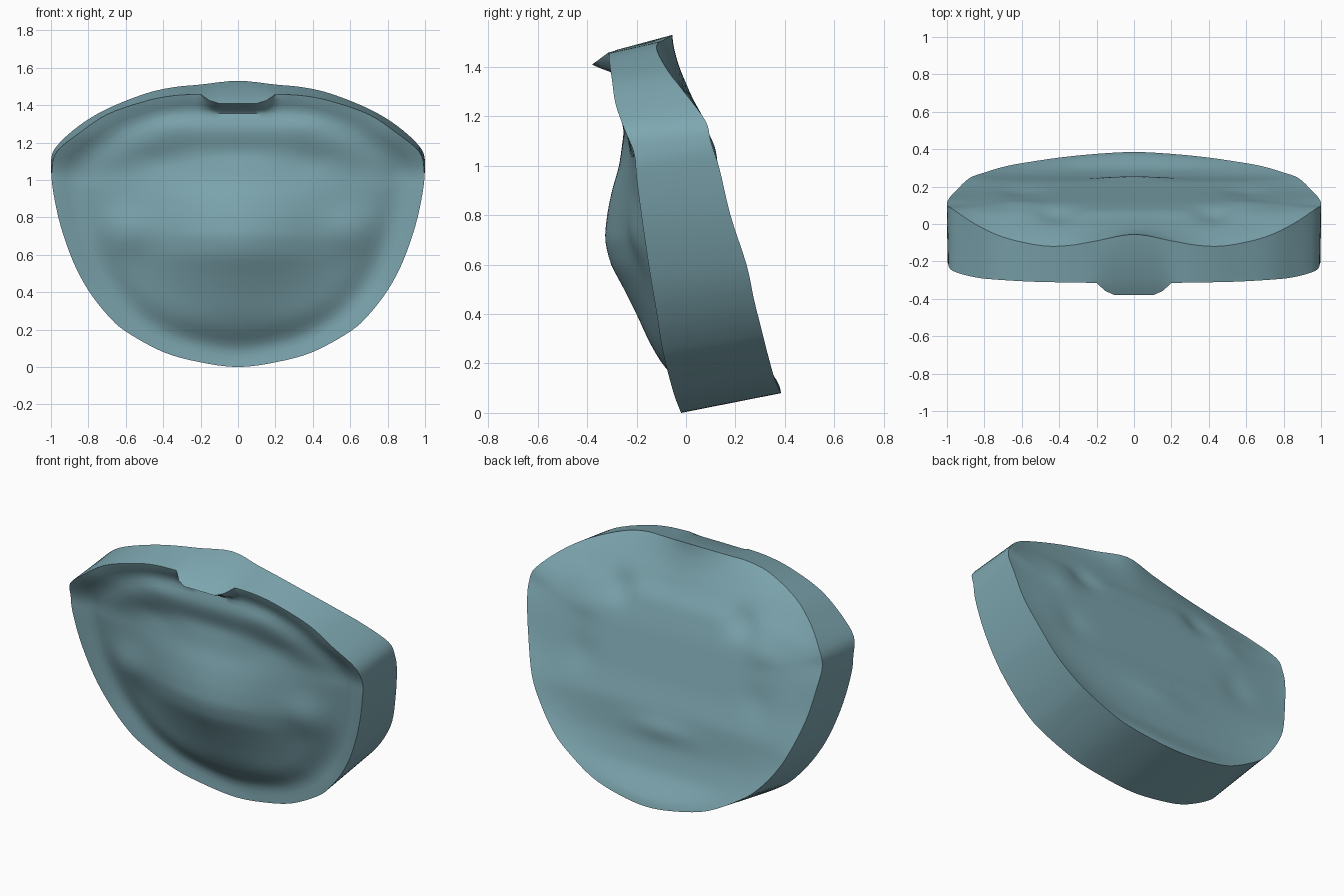
import bpy, bmesh, math

if "Cube" in bpy.data.objects:
    bpy.data.objects.remove(bpy.data.objects["Cube"])

# rim loops, right half, bottom to top: (x, y, z)
FRONT = [(0, -.02, 0), (.2, -.03, .025), (.4, -.05, .08), (.6, -.08, .19), (.7, -.1, .28),
         (.8, -.12, .41), (.88, -.145, .56), (.95, -.175, .76), (.99, -.2, .95),
         (.995, -.21, 1.05), (.97, -.25, 1.15), (.85, -.285, 1.25), (.7, -.3, 1.35),
         (.5, -.31, 1.42), (.35, -.312, 1.45), (.2, -.315, 1.458), (0, -.315, 1.46)]
BACK = [(0, .385, .08), (.2, .375, .1), (.4, .355, .15), (.6, .325, .26), (.7, .305, .34),
        (.8, .275, .46), (.88, .245, .6), (.95, .18, .8), (.99, .135, .99),
        (1, .1, 1.1), (.97, .08, 1.18), (.85, 0, 1.29), (.7, -.07, 1.38),
        (.5, -.115, 1.46), (.35, -.115, 1.495), (.2, -.09, 1.51), (0, -.055, 1.53)]
# centre-line depth of each face: (z, y)
FRONT_MID = [(0, -.02), (.06, -.04), (.15, -.075), (.3, -.155), (.4, -.2), (.5, -.25), (.6, -.305),
             (.7, -.33), (.8, -.32), (.9, -.3), (1, -.27), (1.15, -.25), (1.25, -.285),
             (1.33, -.3), (1.46, -.315)]
BACK_MID = [(.08, .385), (.15, .33), (.25, .28), (.4, .25), (.6, .228), (.75, .185),
            (.9, .15), (1.05, .115), (1.2, .07), (1.27, .03), (1.4, -.02), (1.53, -.055)]
# soft mirrored bumps: (x, z, width x, width z, depth in y)
FRONT_BUMPS = [(.6, .72, .14, .12, -.03), (.4, 1.3, .14, .05, -.01),
               (.4, 1.1, .15, .06, .01)]
BACK_BUMPS = [(.42, 1.2, .09, .07, -.03), (.6, 1.08, .1, .07, .012), (0, .5, .2, .06, .015),
              (.6, .8, .1, .1, -.012)]
RINGS = 26


def smooth_loop(half, steps=4):
    """Mirror a half loop and round it with a Catmull-Rom spline."""
    p = half + [(-x, y, z) for x, y, z in half[-2:0:-1]]
    n, out = len(p), []
    for i in range(n):
        a, b, c, d = (p[(i + k) % n] for k in (-1, 0, 1, 2))
        for s in range(steps):
            t = s / steps
            out.append(tuple(.5 * (2 * b[k] + (c[k] - a[k]) * t
                       + (2 * a[k] - 5 * b[k] + 4 * c[k] - d[k]) * t * t
                       + (3 * b[k] - a[k] - 3 * c[k] + d[k]) * t ** 3) for k in range(3)))
    return out


def lookup(profile, z):
    """Smoothed value of a (z, value) profile."""
    def raw(h):
        for (z0, y0), (z1, y1) in zip(profile, profile[1:]):
            if h <= z1:
                return y0 + (y1 - y0) * max(0, (h - z0) / max(z1 - z0, 1e-6))
        return profile[-1][1]
    return (raw(z - .03) + 2 * raw(z) + raw(z + .03)) / 4


def relief(bumps, x, z):
    return sum(d * math.exp(-((abs(x) - bx) / wx) ** 2 - ((z - bz) / wz) ** 2)
               for bx, bz, wx, wz, d in bumps)


def notch(x, z, t):
    """Strength of the small lip pushed forward at the top of the front rim."""
    side = min(1, max(0, (.2 - abs(x)) / .07))
    return side * max(0, (t - .86) / .14) if z > 1.2 else 0


def add_face_sheet(bm, rim, profile, bumps, is_front, zc=.78):
    """Fill a rim with rings; depth blends from the centre profile to the rim."""
    n, prev = len(rim), None
    half = rim[:n // 2 + 1]
    widths = [(z, x) for x, y, z in half]
    depths = [(z, y) for x, y, z in half]
    centre = bm.verts.new((0, lookup(profile, zc) + relief(bumps, 0, zc), zc))
    for r in range(1, RINGS + 1):
        t = r / RINGS
        ring = []
        for x, y, z in rim:
            px, pz = x * t, zc + (z - zc) * t
            mid = lookup(profile, pz)
            if is_front:
                # central bulge fades to the rim plane, with a shallow groove inside the rim
                u = min(1, abs(px) / max(lookup(widths, pz), .01) / .8)
                py = mid + (lookup(depths, pz) - mid) * u * u * (3 - 2 * u)
                py += (y - py) * t ** 20
                py += .035 * math.exp(-((t - .88) / .1) ** 2) * (1 - t ** 14)
            else:
                py = mid + (y - mid) * t ** 8
            py += relief(bumps, px, pz) * (1 - t ** 8)
            k = notch(px, pz, t) if is_front else 0
            ring.append(bm.verts.new((px, py - .065 * k, pz - .05 * k)))
        for i in range(n):
            j = (i + 1) % n
            if prev:
                bm.faces.new((prev[i], ring[i], ring[j], prev[j]))
            else:
                bm.faces.new((centre, ring[i], ring[j]))
        prev = ring
    return prev


bm = bmesh.new()
front_loop, back_loop = smooth_loop(FRONT), smooth_loop(BACK)
front = add_face_sheet(bm, front_loop, FRONT_MID, FRONT_BUMPS, True)
back = add_face_sheet(bm, back_loop, BACK_MID, BACK_BUMPS, False)
# side wall joining the two rims, with a middle ring that ends the lip
middle = [bm.verts.new([a + (b - a) * .12 for a, b in zip(p, q)])
          for p, q in zip(front_loop, back_loop)]
for r0, r1 in ((front, middle), (middle, back)):
    for i in range(len(front)):
        j = (i + 1) % len(front)
        bm.faces.new((r0[i], r1[i], r1[j], r0[j]))
bmesh.ops.recalc_face_normals(bm, faces=bm.faces)
mesh = bpy.data.meshes.new("sculpted_slab")
bm.to_mesh(mesh)
bm.free()

slab = bpy.data.objects.new("sculpted_slab", mesh)
bpy.context.collection.objects.link(slab)
teal = bpy.data.materials.new("grey_teal")
teal.diffuse_color = (.21, .39, .44, 1)
teal.use_nodes = True
teal.node_tree.nodes["Principled BSDF"].inputs["Base Color"].default_value = teal.diffuse_color
mesh.materials.append(teal)
bpy.context.view_layer.objects.active = slab
slab.select_set(True)
bpy.ops.object.shade_smooth_by_angle(angle=math.radians(40))
